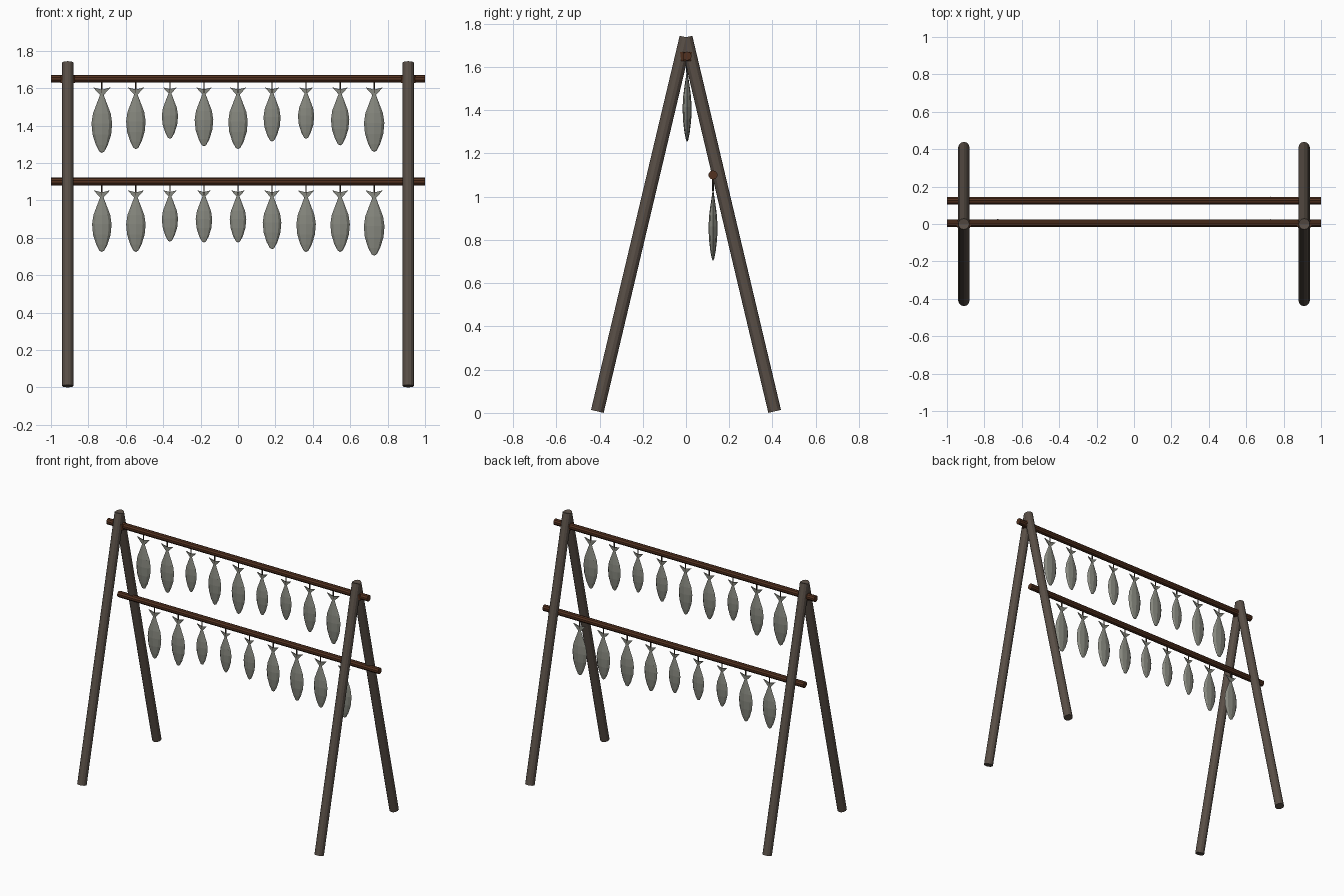
import bpy, bmesh, math
from mathutils import Vector

cube = bpy.data.objects.get("Cube")
if cube:
    bpy.data.objects.remove(cube, do_unlink=True)


def material(name, colour):
    mat = bpy.data.materials.new(name)
    mat.use_nodes = True
    mat.diffuse_color = (*colour, 1)
    mat.node_tree.nodes["Principled BSDF"].inputs["Base Color"].default_value = (*colour, 1)
    return mat


LEG = material("weathered wood", (0.10, 0.078, 0.062))
RAIL = material("brown wood", (0.085, 0.031, 0.014))
FISH = material("dried fish grey", (0.24, 0.245, 0.21))
CORD = material("dark cord", (0.05, 0.035, 0.025))


def add_object(name, bm, mat):
    bmesh.ops.recalc_face_normals(bm, faces=bm.faces)
    mesh = bpy.data.meshes.new(name)
    bm.to_mesh(mesh)
    bm.free()
    mesh.materials.append(mat)
    obj = bpy.data.objects.new(name, mesh)
    bpy.context.collection.objects.link(obj)
    return obj


def pole(name, start, end, radius, sides, mat):
    """Straight round pole between two points."""
    a, b = Vector(start), Vector(end)
    bm = bmesh.new()
    bmesh.ops.create_cone(bm, cap_ends=True, segments=sides, radius1=radius,
                          radius2=radius, depth=(b - a).length)
    obj = add_object(name, bm, mat)
    obj.location = (a + b) / 2
    obj.rotation_mode = 'QUATERNION'
    obj.rotation_quaternion = (b - a).to_track_quat('Z', 'Y')
    return obj


# Body outline: share of length below the tail, share of half width
BODY = [(0.11, 0.16), (0.25, 0.5), (0.40, 0.86), (0.55, 1.0),
        (0.72, 0.90), (0.88, 0.58), (0.98, 0.24)]


def hung_fish(name, x, y, top, length):
    """Flattened lathe body with a flared tail, hanging head down."""
    half = length * 0.158
    bm = bmesh.new()
    rings = []
    for drop, wide in BODY:
        ring = []
        for i in range(8):
            t = math.tau * i / 8
            ring.append(bm.verts.new((half * wide * math.cos(t),
                                      half * 0.38 * wide * math.sin(t), -length * drop)))
        rings.append(ring)
    for r1, r2 in zip(rings, rings[1:]):
        for i in range(8):
            j = (i + 1) % 8
            bm.faces.new((r1[i], r1[j], r2[j], r2[i]))
    bm.faces.new(rings[0])
    nose = bm.verts.new((0, 0, -length))
    for i in range(8):
        bm.faces.new((rings[-1][i], rings[-1][(i + 1) % 8], nose))

    # Tail wedge with a shallow notch
    outline = [(-0.16, 0.12), (-0.85, 0), (0, 0.035), (0.85, 0), (0.16, 0.12)]
    sides = [[bm.verts.new((half * u, s * 0.003, -length * d)) for u, d in outline]
             for s in (-1, 1)]
    for side in sides:
        bm.faces.new(side)
    for i in range(5):
        j = (i + 1) % 5
        bm.faces.new((sides[0][i], sides[0][j], sides[1][j], sides[1][i]))
    obj = add_object(name, bm, FISH)
    obj.location = (x, y, top)


# A-frame legs and lashings
for side, x in (("right", -0.91), ("left", 0.91)):
    for end, s in (("front", -1), ("back", 1)):
        pole(f"{end}_{side}_leg", (x, s * 0.41, 0.007), (x, 0, 1.737), 0.03, 12, LEG)
    pole(f"{side}_lashing", (x, 0, 1.628), (x, 0, 1.668), 0.04, 10, RAIL)

# Rails with their rows of fish; lengths run from the right end to the left
ROWS = {
    "upper": (0.005, 1.65, (.35, .33, .275, .315, .33, .29, .275, .31, .345)),
    "lower": (0.125, 1.10, (.33, .33, .275, .28, .28, .315, .33, .33, .35)),
}
for row, (y, z, lengths) in ROWS.items():
    pole(f"{row}_rail", (-1, y, z), (1, y, z), 0.021, 10, RAIL)
    for i, length in enumerate(lengths):
        x = (i - 4) * 0.182
        pole(f"{row}_cord_{i + 1}", (x, y, z - 0.075), (x, y, z - 0.01), 0.004, 6, CORD)
        hung_fish(f"{row}_fish_{i + 1}", x, y, z - 0.046, length)
